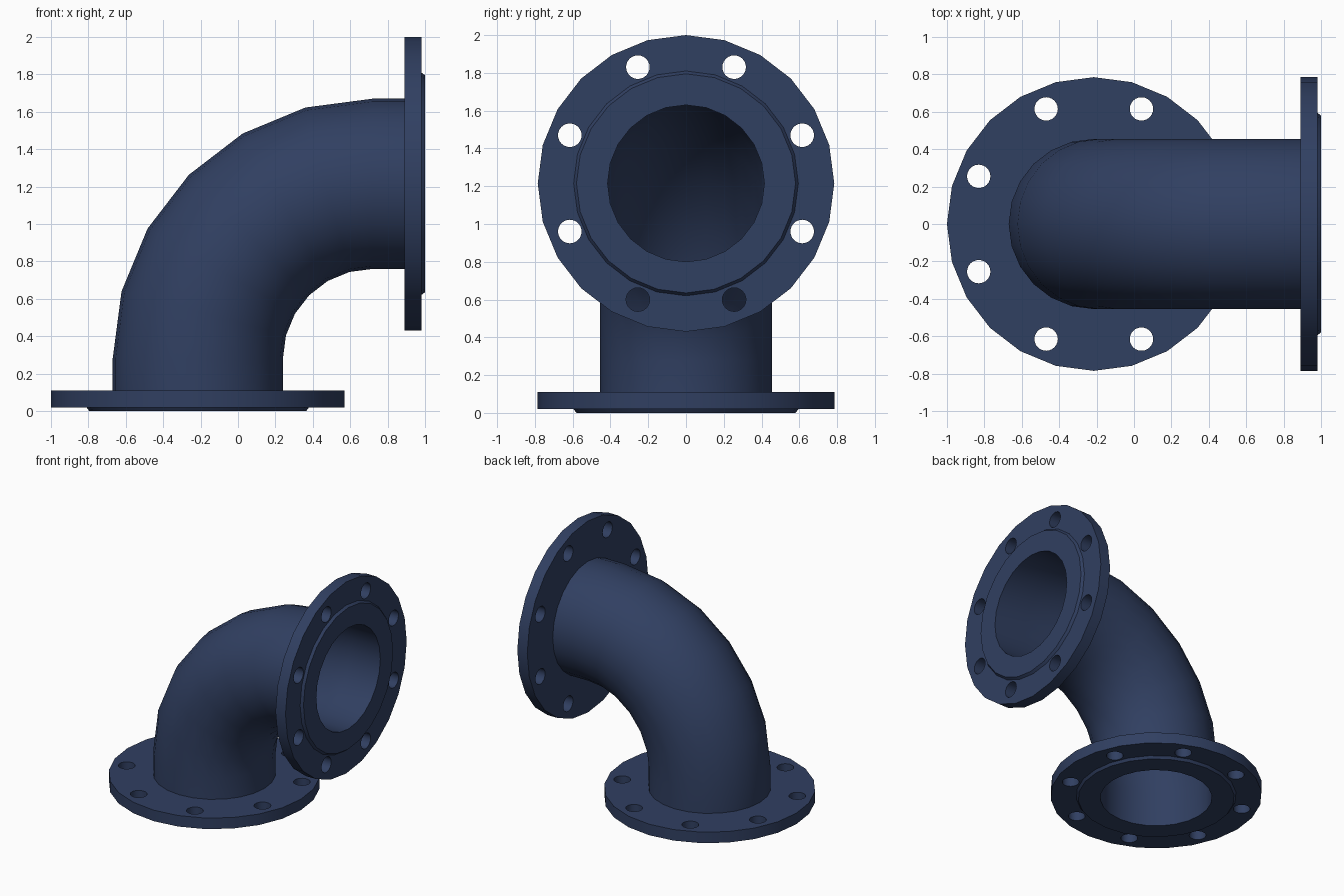
import bpy, bmesh, math
from mathutils import Vector, Matrix

if "Cube" in bpy.data.objects:
    bpy.data.objects.remove(bpy.data.objects["Cube"])

SIDES, BEND_STEPS = 24, 6
BEND_R = 0.935                    # bend radius of the centre line
CX, CZ = 0.72, 0.28               # centre of the bend
OUT_R, BORE_R = 0.455, 0.415
FLANGE_R, FACE_R = 0.785, 0.595
BOLT_R, HOLE_R, BOLTS = 0.666, 0.0625, 8


def frame(a, shift=0.0):
    """Centre, tangent and outward normal on the path at bend angle a."""
    t = Vector((math.sin(a), 0, math.cos(a)))
    n = Vector((-math.cos(a), 0, math.sin(a)))
    return Vector((CX, 0, CZ)) + n * BEND_R + t * shift, t, n


def ring(bm, a, shift, r):
    c, t, n = frame(a, shift)
    verts = []
    for i in range(SIDES):
        u = 2 * math.pi * i / SIDES
        verts.append(bm.verts.new(c + r * (n * math.cos(u) + Vector((0, math.sin(u), 0)))))
    return verts


def finish(bm, name):
    bmesh.ops.recalc_face_normals(bm, faces=bm.faces)
    me = bpy.data.meshes.new(name)
    bm.to_mesh(me)
    bm.free()
    ob = bpy.data.objects.new(name, me)
    bpy.context.collection.objects.link(ob)
    return ob


# Section from the open end to the pipe: raised face, flange, pipe wall
end_profile = [(0.0, BORE_R), (0.0, FACE_R - 0.015), (0.02, FACE_R),
               (0.02, FLANGE_R), (0.11, FLANGE_R), (0.11, OUT_R)]
quarter = math.pi / 2
angles = [quarter * i / BEND_STEPS for i in range(BEND_STEPS + 1)]

# Pipe elbow with both flanges, swept as one closed wall
bm = bmesh.new()
path = [(0, d - CZ, r) for d, r in end_profile]
path += [(a, 0, OUT_R) for a in angles]
path += [(quarter, CZ - d, r) for d, r in reversed(end_profile)]
path += [(a, 0, BORE_R) for a in reversed(angles)]
rings = [ring(bm, *p) for p in path]
for k, r0 in enumerate(rings):
    r1 = rings[(k + 1) % len(rings)]
    for i in range(SIDES):
        j = (i + 1) % SIDES
        bm.faces.new((r0[i], r0[j], r1[j], r1[i]))
elbow = finish(bm, "flanged_pipe_elbow")

# Bolt hole cutters for both flanges
bm = bmesh.new()
for a, shift in ((0, 0.065 - CZ), (quarter, CZ - 0.065)):
    c, t, n = frame(a, shift)
    for k in range(BOLTS):
        u = 2 * math.pi * (k + 0.5) / BOLTS
        p = c + BOLT_R * (n * math.cos(u) + Vector((0, math.sin(u), 0)))
        m = Matrix.Translation(p) @ t.to_track_quat('Z', 'Y').to_matrix().to_4x4()
        bmesh.ops.create_cone(bm, cap_ends=True, segments=24, radius1=HOLE_R,
                              radius2=HOLE_R, depth=0.2, matrix=m)
cutter = finish(bm, "bolt_hole_cutter")
cutter.hide_render = True

mod = elbow.modifiers.new("bolt_holes", 'BOOLEAN')
mod.operation, mod.solver, mod.object = 'DIFFERENCE', 'EXACT', cutter
bpy.context.view_layer.objects.active = elbow
elbow.select_set(True)
cutter.select_set(False)
bpy.ops.object.modifier_apply(modifier=mod.name)
bpy.data.objects.remove(cutter)

# Painted dark blue finish
mat = bpy.data.materials.new("dark_blue_paint")
mat.diffuse_color = (0.03, 0.05, 0.12, 1)
mat.use_nodes = True
mat.node_tree.nodes["Principled BSDF"].inputs["Base Color"].default_value = mat.diffuse_color
elbow.data.materials.clear()
elbow.data.materials.append(mat)
bpy.ops.object.shade_smooth_by_angle(angle=math.radians(35))
